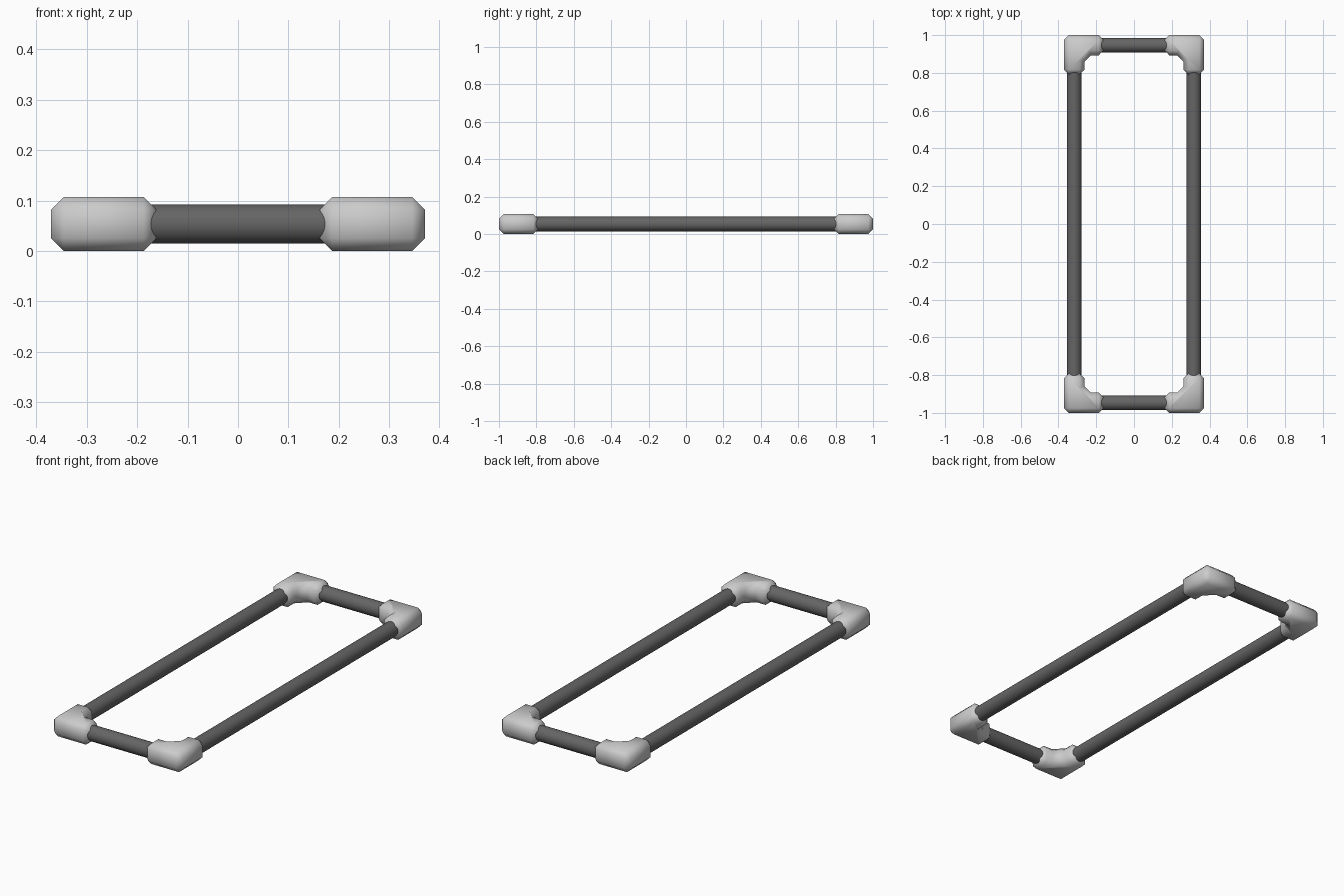
import bpy, bmesh, math
from mathutils import Vector

if "Cube" in bpy.data.objects:
    bpy.data.objects.remove(bpy.data.objects["Cube"])

HX, HY, W = 0.37, 1.0, 0.107      # half extents and fitting thickness
LEG, BEV, RAD = 0.208, 0.025, 0.039
CX, CY, CZ = HX - W / 2, HY - W / 2, W / 2

dark = bpy.data.materials.new("dark_grey")
dark.diffuse_color = (0.13, 0.13, 0.13, 1)
dark.use_nodes = True
dark.node_tree.nodes["Principled BSDF"].inputs["Base Color"].default_value = dark.diffuse_color


def smooth(ob, angle):
    bpy.ops.object.select_all(action='DESELECT')
    ob.select_set(True)
    bpy.context.view_layer.objects.active = ob
    bpy.ops.object.shade_smooth_by_angle(angle=math.radians(angle))


# L-shaped corner fittings with chamfered edges and a filleted inner corner
def fitting(name, sx, sy):
    f = 0.035
    prof = [(0, 0), (LEG, 0), (LEG, W), (W + f, W), (W, W + f), (W, LEG), (0, LEG)]
    bm = bmesh.new()
    face = bm.faces.new([bm.verts.new((sx * (HX - a), sy * (HY - b), 0)) for a, b in prof])
    ext = bmesh.ops.extrude_face_region(bm, geom=[face])
    bmesh.ops.translate(bm, vec=(0, 0, W),
                        verts=[v for v in ext["geom"] if isinstance(v, bmesh.types.BMVert)])
    bmesh.ops.recalc_face_normals(bm, faces=bm.faces)
    edges = [e for e in bm.edges if e.is_convex]
    bmesh.ops.bevel(bm, geom=edges, offset=BEV, segments=1, affect='EDGES')
    me = bpy.data.meshes.new(name)
    bm.to_mesh(me)
    bm.free()
    ob = bpy.data.objects.new(name, me)
    bpy.context.collection.objects.link(ob)
    smooth(ob, 60)


for sx, side in ((-1, "left"), (1, "right")):
    for sy, end in ((-1, "front"), (1, "back")):
        fitting(f"{end}_{side}_corner_fitting", sx, sy)


# Round pipes running between the fittings
def pipe(name, loc, length, rot):
    bpy.ops.mesh.primitive_cylinder_add(vertices=32, radius=RAD, depth=length,
                                        location=loc, rotation=rot)
    ob = bpy.context.object
    ob.name = name
    ob.data.materials.append(dark)
    smooth(ob, 40)


for s, side, end in ((-1, "left", "front"), (1, "right", "back")):
    pipe(side + "_long_pipe", (s * CX, 0, CZ), 2 * (HY - LEG + 0.05), (math.pi / 2, 0, 0))
    pipe(end + "_short_pipe", (0, s * CY, CZ), 2 * (HX - LEG + 0.05), (0, math.pi / 2, 0))
